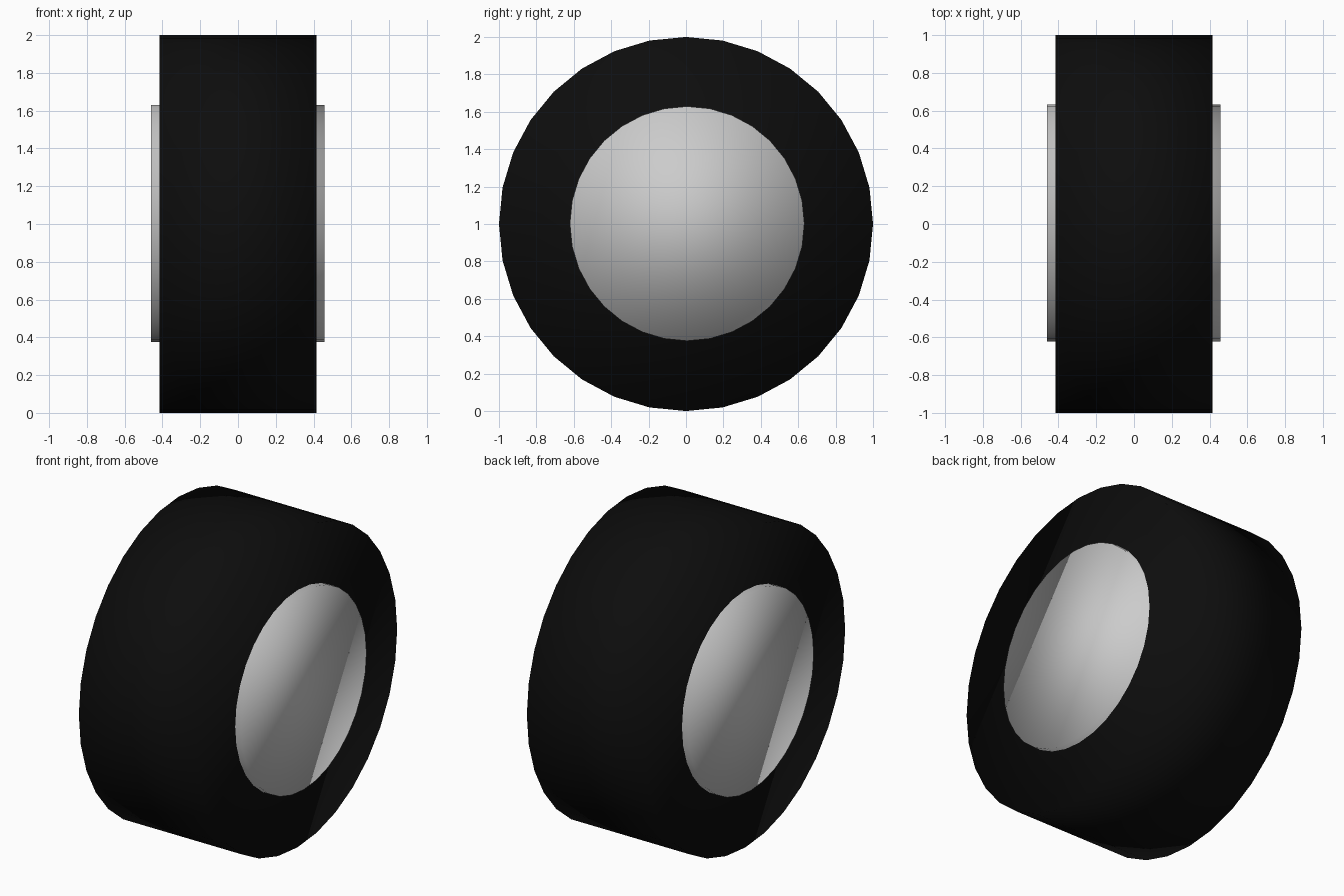
import bpy
from math import pi

if "Cube" in bpy.data.objects:
    bpy.data.objects.remove(bpy.data.objects["Cube"])


def disc(name, radius, x0, x1, y, z, colour=None):
    """Solid 32-sided cylinder lying along x, smooth shaded all over."""
    bpy.ops.mesh.primitive_cylinder_add(
        vertices=32, radius=radius, depth=x1 - x0,
        location=((x0 + x1) / 2, y, z), rotation=(0, pi / 2, 0))
    ob = bpy.context.object
    ob.name = name
    bpy.ops.object.shade_smooth()
    if colour:
        mat = bpy.data.materials.new(name + "_rubber")
        mat.diffuse_color = colour
        mat.use_nodes = True
        mat.node_tree.nodes["Principled BSDF"].inputs["Base Color"].default_value = mat.diffuse_color
        ob.data.materials.append(mat)
    return ob


# Black tyre
disc("tyre", 1.0, -0.415, 0.415, 0, 1.0, (0.004, 0.004, 0.004, 1))

# Grey hub passing through the tyre, just proud of both sides
disc("hub", 0.627, -0.46, 0.457, 0.006, 1.002)
